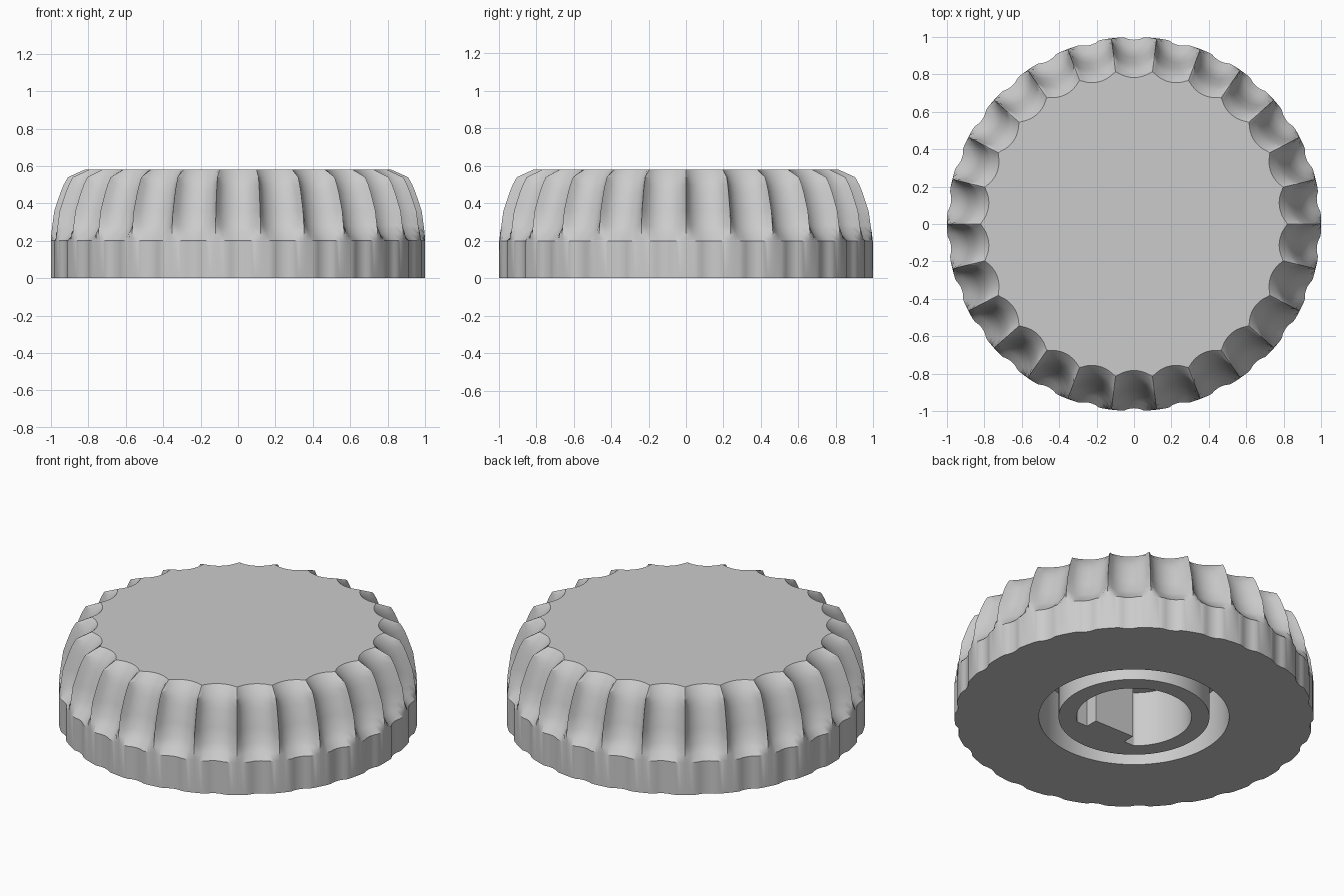
import bpy, bmesh, math

if "Cube" in bpy.data.objects:
    bpy.data.objects.remove(bpy.data.objects["Cube"], do_unlink=True)

FLUTES, STEPS = 26, 14
COUNT = FLUTES * STEPS
PITCH = math.tau / FLUTES

grey = bpy.data.materials.new("plain grey")
grey.use_nodes = True
colour = (0.6, 0.6, 0.6, 1)
grey.diffuse_color = colour
grey.node_tree.nodes["Principled BSDF"].inputs["Base Color"].default_value = colour


def finish(name, bm):
    bmesh.ops.recalc_face_normals(bm, faces=bm.faces)
    mesh = bpy.data.meshes.new(name)
    bm.to_mesh(mesh)
    bm.free()
    mesh.materials.append(grey)
    obj = bpy.data.objects.new(name, mesh)
    bpy.context.collection.objects.link(obj)
    bpy.ops.object.select_all(action="DESELECT")
    obj.select_set(True)
    bpy.context.view_layer.objects.active = obj
    bpy.ops.object.shade_smooth_by_angle(angle=math.radians(30))


def skin(name, rings, closed=False):
    """Join rings of (height, radius function); cap the ends or close the loop."""
    bm = bmesh.new()
    loops = []
    for z, radius in rings:
        loop = []
        for i in range(COUNT):
            t = math.tau * i / COUNT
            r = radius(t)
            loop.append(bm.verts.new((r * math.cos(t), r * math.sin(t), z)))
        loops.append(loop)
    pairs = list(zip(loops, loops[1:]))
    if closed:
        pairs.append((loops[-1], loops[0]))
    else:
        bm.faces.new(loops[0])
        bm.faces.new(loops[-1])
    for a, b in pairs:
        for i in range(COUNT):
            j = (i + 1) % COUNT
            bm.faces.new((a[i], a[j], b[j], b[i]))
    finish(name, bm)


def circle(r):
    return lambda t: r


def fluted(body, valley, a):
    """Round outline with a circular groove of radius a in each pitch."""
    def radius(t):
        off = t % PITCH - PITCH / 2
        c = valley + a
        s = a * a - (c * math.sin(off)) ** 2
        return min(body, c * math.cos(off) - math.sqrt(s)) if s > 0 else body
    return radius


def bore(t):
    """Round shaft hole with a flat on the front side."""
    depth = -math.sin(t)
    return min(0.32, 0.245 / depth) if depth > 0.01 else 0.32


# Grip: height, body radius, groove floor radius, groove radius
grip = [
    (0.58, 0.82, 0.783, 0.158),
    (0.54, 0.92, 0.82, 0.114),
    (0.50, 0.945, 0.843, 0.118),
    (0.46, 0.963, 0.86, 0.121),
    (0.36, 0.982, 0.89, 0.125),
    (0.28, 0.993, 0.915, 0.126),
    (0.24, 0.998, 0.945, 0.124),
    (0.20, 1.0, 0.985, 0.12),
    (0.0, 1.0, 0.985, 0.12),
]
DEPTH = 0.34
rings = [(z, fluted(*shape)) for z, *shape in grip]
# Underside recess
rings += [(0, circle(0.53)), (DEPTH, circle(0.53))]
skin("knob_body", rings)

# Hub around the shaft hole
skin("shaft_hub", [(0, circle(0.42)), (DEPTH, circle(0.42)),
                   (DEPTH, bore), (0, bore)], closed=True)

# Key on the flat of the shaft hole
bm = bmesh.new()
bmesh.ops.create_cube(bm, size=1)
for v in bm.verts:
    v.co = (v.co.x * 0.27, -0.21 + v.co.y * 0.08, (v.co.z + 0.5) * DEPTH)
finish("shaft_key", bm)
